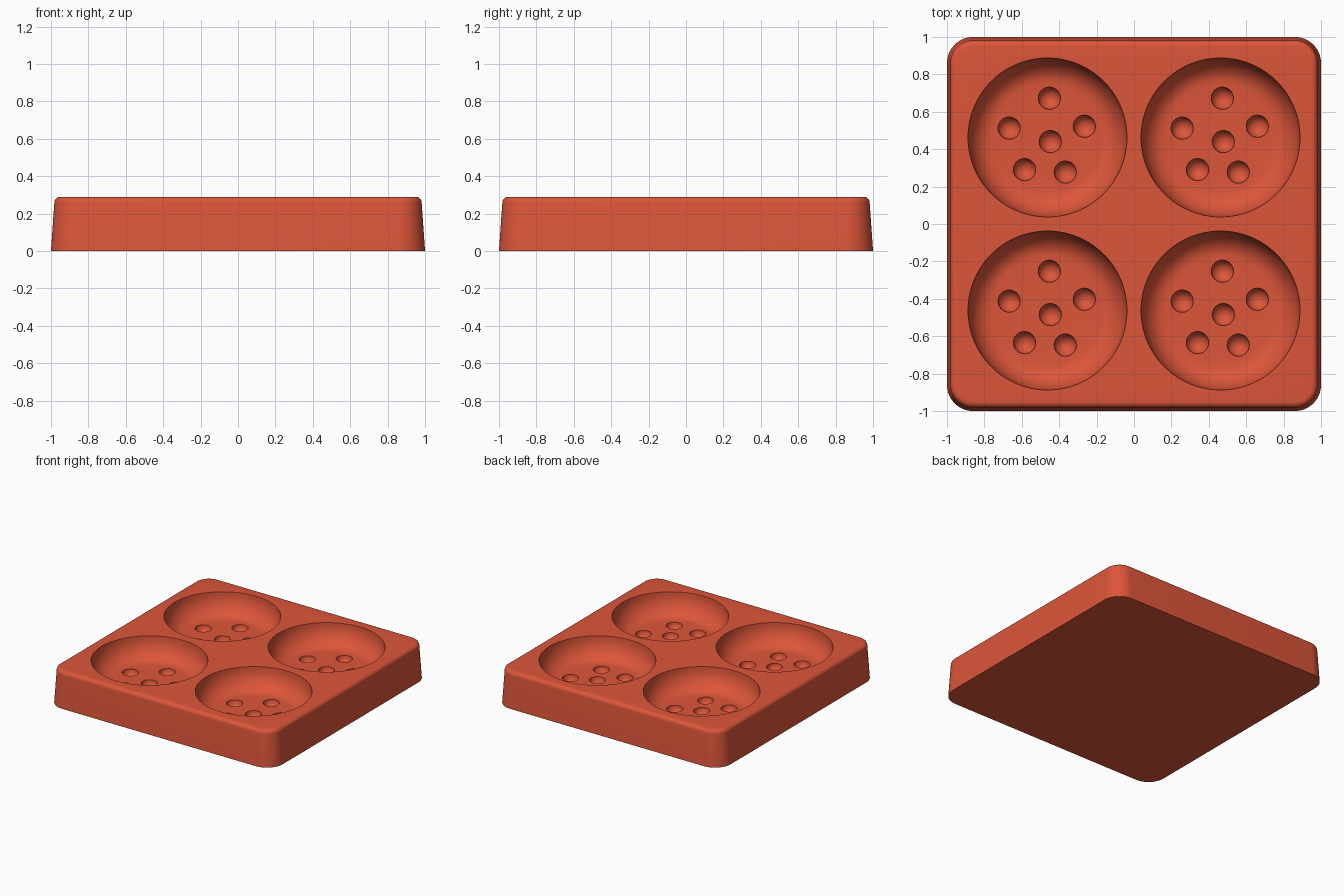
import bpy, bmesh, math

cube = bpy.data.objects.get("Cube")
if cube:
    bpy.data.objects.remove(cube, do_unlink=True)

HEIGHT, SPACING = 0.29, 0.4625
BOWL_R, FLOOR_R, DEPTH, DIMPLE_R = 0.425, 0.29, 0.17, 0.06

red = bpy.data.materials.new("brick red")
red.use_nodes = True
red.diffuse_color = (0.72, 0.092, 0.042, 1)
red.node_tree.nodes["Principled BSDF"].inputs["Base Color"].default_value = red.diffuse_color


def finish(name, bm):
    bmesh.ops.recalc_face_normals(bm, faces=bm.faces)
    mesh = bpy.data.meshes.new(name)
    bm.to_mesh(mesh)
    bm.free()
    mesh.materials.append(red)
    obj = bpy.data.objects.new(name, mesh)
    bpy.context.collection.objects.link(obj)
    return obj


def loft(bm, rings):
    """Skin closed rings of points and cap both ends."""
    loops = [[bm.verts.new(p) for p in ring] for ring in rings]
    for a, b in zip(loops, loops[1:]):
        for i in range(len(a)):
            j = (i + 1) % len(a)
            bm.faces.new((a[i], a[j], b[j], b[i]))
    bm.faces.new(loops[0])
    bm.faces.new(loops[-1])


def circle(cx, cy, r, z, n=80):
    return [(cx + r * math.cos(math.tau * i / n), cy + r * math.sin(math.tau * i / n), z)
            for i in range(n)]


def rounded_square(inset, z, radius=0.14, steps=12):
    points, c = [], 1 - radius
    for corner in range(4):
        mid = math.pi / 4 + corner * math.pi / 2
        cx, cy = math.copysign(c, math.cos(mid)), math.copysign(c, math.sin(mid))
        for s in range(steps + 1):
            a = mid + (s / steps - 0.5) * math.pi / 2
            r = radius - inset
            points.append((cx + r * math.cos(a), cy + r * math.sin(a), z))
    return points


# Tapered tray with a rounded top edge
bm = bmesh.new()
levels = [(0, 0)]
for i in range(7):
    a = i / 6 * math.pi / 2
    levels.append((0.05 - 0.032 * math.cos(a), HEIGHT - 0.032 * (1 - math.sin(a))))
loft(bm, [rounded_square(inset, z) for inset, z in levels])
tray = finish("tray", bm)

# Cutters: four round wells, each with six floor dimples
centres = [(x, y) for x in (-SPACING, SPACING) for y in (-SPACING, SPACING)]
dimples = [(0.01, 0.21), (-0.205, 0.05), (0.197, 0.06),
           (0.015, -0.022), (-0.123, -0.172), (0.095, -0.185)]
floor_z = HEIGHT - DEPTH

wells, pits = bmesh.new(), bmesh.new()
for cx, cy in centres:
    profile = []
    for i in range(11):
        a = i / 10 * math.pi / 2
        profile.append((FLOOR_R + (BOWL_R - FLOOR_R) * math.sin(a),
                        HEIGHT - DEPTH * math.cos(a)))
    profile.append((BOWL_R, HEIGHT + 0.1))
    loft(wells, [circle(cx, cy, r, z) for r, z in profile])
    for dx, dy in dimples:
        ball = bmesh.ops.create_uvsphere(pits, u_segments=24, v_segments=15, radius=DIMPLE_R)
        bmesh.ops.translate(pits, verts=ball["verts"], vec=(cx + dx, cy + dy, floor_z))

for name, bm in (("well_cutter", wells), ("dimple_cutter", pits)):
    cutter = finish(name, bm)
    cutter.hide_render = True
    mod = tray.modifiers.new(name, "BOOLEAN")
    mod.operation, mod.solver, mod.object = "DIFFERENCE", "EXACT", cutter

# Bake the cuts and remove the cutters
bpy.context.view_layer.update()
baked = bpy.data.meshes.new_from_object(
    tray.evaluated_get(bpy.context.evaluated_depsgraph_get()))
tray.modifiers.clear()
tray.data = baked
for name in ("well_cutter", "dimple_cutter"):
    bpy.data.objects.remove(bpy.data.objects[name], do_unlink=True)
baked.materials.clear()
baked.materials.append(red)
for face in baked.polygons:
    face.material_index = 0

bpy.ops.object.select_all(action="DESELECT")
tray.select_set(True)
bpy.context.view_layer.objects.active = tray
bpy.ops.object.shade_smooth_by_angle(angle=math.radians(35))
